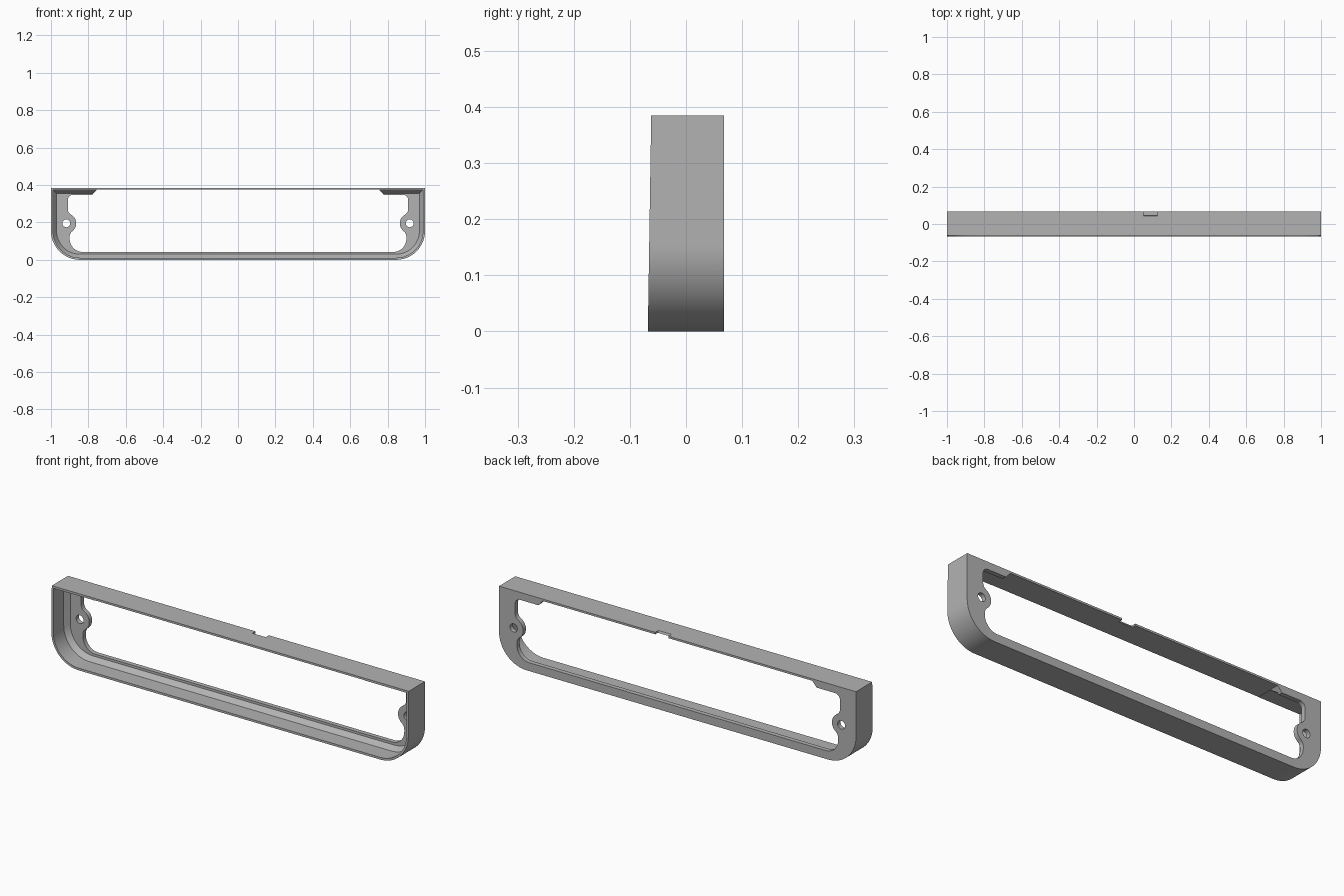
import bpy, bmesh
from math import cos, sin, radians, sqrt, atan2, degrees

cube = bpy.data.objects.get("Cube")
if cube:
    bpy.data.objects.remove(cube, do_unlink=True)

W, H, R = 1.0, 0.385, 0.155          # half width, height, corner radius
BACK, FRONT, LEAN = 0.068, -0.068, 0.006
WALL, LIP = 0.011, 0.03              # wall thickness, flange root offset
HOLE_X, HOLE_Z = 0.918, 0.195

grey = bpy.data.materials.new("plain grey")
grey.use_nodes = True
colour = (0.45, 0.45, 0.45, 1)
grey.diffuse_color = colour
grey.node_tree.nodes["Principled BSDF"].inputs["Base Color"].default_value = colour


def arc(cx, cz, r, a, b, n=12):
    angles = [radians(a + (b - a) * i / n) for i in range(n + 1)]
    return [(cx + r * cos(t), cz + r * sin(t)) for t in angles]


def mirrored(left):
    """Close a left-hand outline with its mirror image."""
    return left + [(-x, z) for x, z in reversed(left)]


def tray_outline(off):
    """Square top, round lower corners, moved inwards by off."""
    return mirrored([(-W + off, H - off)] + arc(-W + R, R, R - off, 180, 270, 20))


def loft(name, sections):
    """Solid through matching (outline, y) sections."""
    bm = bmesh.new()
    rings = [[bm.verts.new((x, y, z)) for x, z in pts] for pts, y in sections]
    for a, b in zip(rings, rings[1:]):
        for i in range(len(a)):
            j = (i + 1) % len(a)
            bm.faces.new((a[i], a[j], b[j], b[i]))
    bm.faces.new(rings[0])
    bm.faces.new(rings[-1])
    bmesh.ops.recalc_face_normals(bm, faces=bm.faces)
    mesh = bpy.data.meshes.new(name)
    bm.to_mesh(mesh)
    bm.free()
    obj = bpy.data.objects.new(name, mesh)
    obj.data.materials.append(grey)
    bpy.context.collection.objects.link(obj)
    return obj


# Outer body with a slightly leaning front
frame = loft("bezel_frame", [(tray_outline(0), FRONT), (tray_outline(0), BACK)])
for v in frame.data.vertices:
    if v.co.y < 0:
        v.co.y += LEAN * v.co.z / H

# Front cavity, with a chamfer running into the rear flange
cavity = loft("cavity_cutter", [(tray_outline(WALL), -0.2), (tray_outline(WALL), 0.018),
                                (tray_outline(LIP), 0.045)])


# Window outline: top tab, upper corner, screw ear, lower corner
def ear_blend(edge, f, ear):
    dx = HOLE_X - edge + f
    dz = sqrt((ear + f) ** 2 - dx ** 2)
    return dz, degrees(atan2(dz, dx))


EAR, F = 0.053, 0.035
up, up_a = ear_blend(0.91, F, EAR)
low, low_a = ear_blend(0.90, F, EAR)
side = [(-0.755, H - WALL + 0.001), (-0.78, 0.347)]
side += arc(-0.882, 0.319, 0.028, 90, 180, 8)
side += arc(-0.91 + F, HOLE_Z + up, F, 180, 180 + up_a, 8)
side += arc(-HOLE_X, HOLE_Z, EAR, up_a, -low_a, 16)[1:]
side += arc(-0.90 + F, HOLE_Z - low, F, 180 - low_a, 180, 8)[1:]
side += arc(-0.83, 0.112, 0.07, 180, 270, 14)
window = loft("window_cutter", [(mirrored(side), -0.2), (mirrored(side), 0.2)])

# Screw holes
cutters = [cavity, window]
for label, s in (("left", 1), ("right", -1)):
    ring = arc(s * HOLE_X, HOLE_Z, 0.021, 0, 360, 32)[:-1]
    cutters.append(loft(label + "_hole_cutter", [(ring, 0), (ring, 0.2)]))

# Notch in the rear edge of the top bar, with a sloping inner end
notch = loft("notch_cutter", [([(0.05, 0.36), (0.125, 0.36), (0.125, 0.4), (0.05, 0.4)], y)
                              for y in (0.036, 0.2)])
for v in notch.data.vertices:
    if v.co.y < 0.1 and v.co.z < H:
        v.co.y = 0.055
cutters.append(notch)

# Cut the frame, then bake the modifiers and drop the helpers
for c in cutters:
    c.hide_render = True
    mod = frame.modifiers.new(c.name, "BOOLEAN")
    mod.operation = "DIFFERENCE"
    mod.solver = "EXACT"
    mod.object = c
deps = bpy.context.evaluated_depsgraph_get()
frame.data = bpy.data.meshes.new_from_object(frame.evaluated_get(deps))
frame.modifiers.clear()
for c in cutters:
    bpy.data.objects.remove(c, do_unlink=True)

bpy.ops.object.select_all(action="DESELECT")
frame.select_set(True)
bpy.context.view_layer.objects.active = frame
bpy.ops.object.shade_smooth_by_angle(angle=radians(25))
